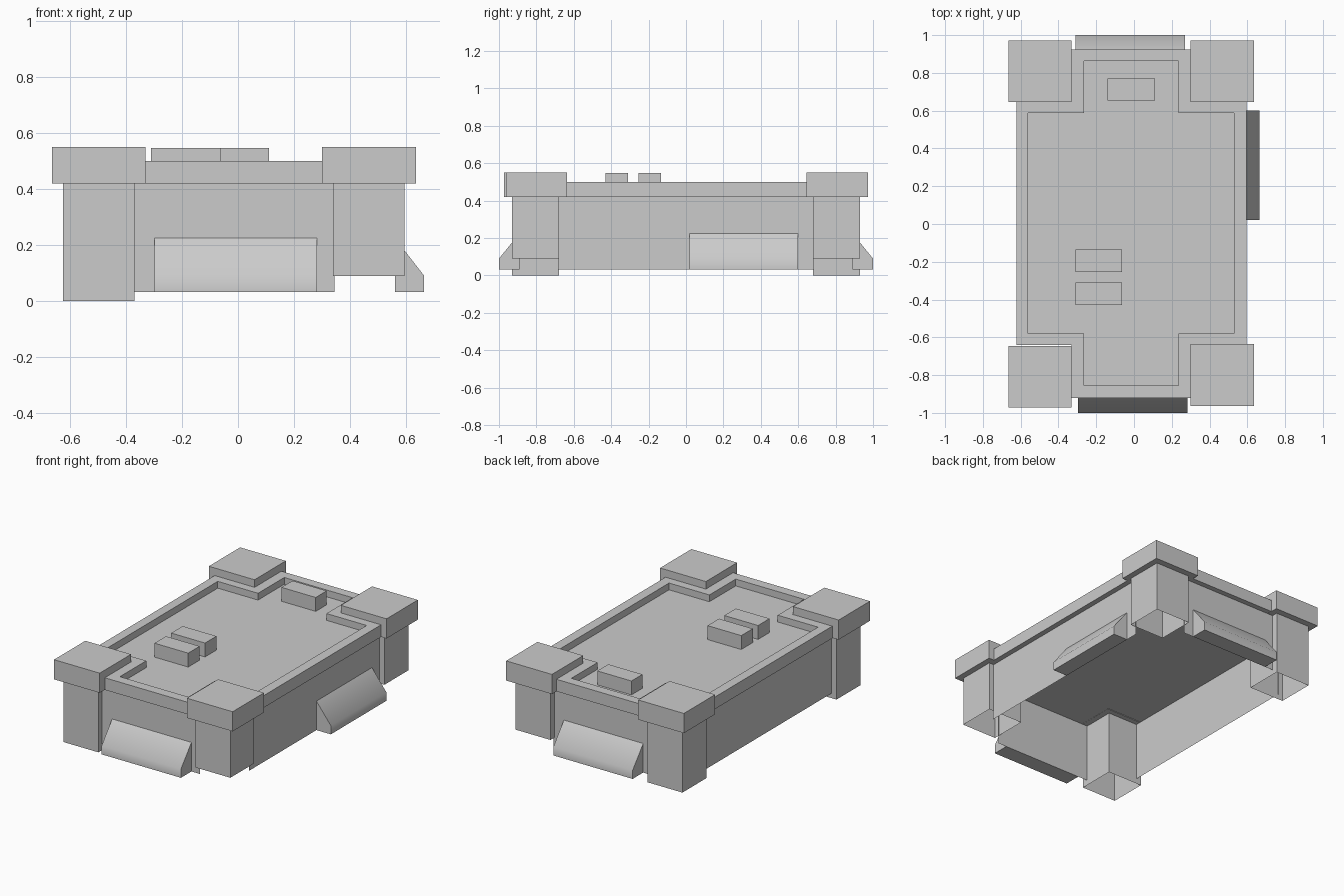
import bpy, bmesh
from math import radians
from mathutils import Matrix, Vector

if "Cube" in bpy.data.objects:
    bpy.data.objects.remove(bpy.data.objects["Cube"])


def finish(name, bm):
    mesh = bpy.data.meshes.new(name)
    bm.normal_update()
    bm.to_mesh(mesh)
    bm.free()
    obj = bpy.data.objects.new(name, mesh)
    bpy.context.collection.objects.link(obj)
    return obj


def box(name, x, y, z, open_bottom=False):
    bm = bmesh.new()
    bmesh.ops.create_cube(bm, size=1)
    for v in bm.verts:
        for i, (lo, hi) in enumerate((x, y, z)):
            v.co[i] = lo if v.co[i] < 0 else hi
    if open_bottom:
        bm.normal_update()
        under = [f for f in bm.faces if f.normal.z < -0.5]
        bmesh.ops.delete(bm, geom=under, context='FACES')
    return finish(name, bm)


def cross(x0, x1, y0, y1, nx0, nx1, ny0, ny1):
    """Rectangle outline with its four corners notched out."""
    return [(nx0, y0), (nx1, y0), (nx1, ny0), (x1, ny0),
            (x1, ny1), (nx1, ny1), (nx1, y1), (nx0, y1),
            (nx0, ny1), (x0, ny1), (x0, ny0), (nx0, ny0)]


# Deck with raised rim around a recessed floor
outer = cross(-0.622, 0.595, -0.92, 0.925, -0.33, 0.30, -0.64, 0.645)
inner = cross(-0.56, 0.53, -0.855, 0.862, -0.265, 0.235, -0.58, 0.588)
bm = bmesh.new()
loops = [[bm.verts.new((px, py, z)) for px, py in pts]
         for pts, z in ((outer, 0.42), (outer, 0.50), (inner, 0.50), (inner, 0.455))]
for a, b in zip(loops, loops[1:]):
    for i in range(12):
        j = (i + 1) % 12
        bm.faces.new((a[i], a[j], b[j], b[i]))
bm.faces.new(loops[0][::-1])
bm.faces.new(loops[-1])
finish("deck", bm)


# Thin skirt walls, open underneath
def wall(name, a, b):
    bm = bmesh.new()
    bm.faces.new([bm.verts.new((p[0], p[1], z))
                  for p, z in ((a, 0.033), (b, 0.033), (b, 0.42), (a, 0.42))])
    finish(name, bm)


wall("front_wall", (-0.375, -0.89), (0.345, -0.89))
wall("right_wall", (0.56, -0.685), (0.56, 0.685))
wall("back_wall", (0.345, 0.89), (-0.375, 0.89))
wall("left_wall", (-0.59, 0.685), (-0.59, -0.685))

# Corner posts (hollow, longer on the left) with square caps
for side, px, cx, foot in (("left", (-0.625, -0.37), (-0.665, -0.331), 0.0),
                           ("right", (0.34, 0.595), (0.30, 0.635), 0.09)):
    front_cap = (-0.972, -0.645) if side == "left" else (-0.963, -0.636)
    for end, py, cy in (("front", (-0.93, -0.68), front_cap),
                        ("back", (0.68, 0.93), (0.645, 0.972))):
        box(f"{end}_{side}_post", px, py, (foot, 0.42), open_bottom=True)
        box(f"{end}_{side}_cap", cx, cy, (0.42, 0.55))

# Small blocks on the deck
box("back_block", (-0.14, 0.11), (0.655, 0.77), (0.455, 0.547))
for n, y in enumerate(((-0.255, -0.135), (-0.43, -0.31))):
    box(f"roof_block_{n + 1}", (-0.31, -0.063), y, (0.455, 0.547))


# Sloped ledges on three walls, open against the wall
def ledge(name, centre, length, depth, angle):
    profile = [(0, 0.033), (depth, 0.033), (depth, 0.09), (0, 0.225)]
    turn = Matrix.Translation(Vector((*centre, 0))) @ Matrix.Rotation(radians(angle), 4, 'Z')
    bm = bmesh.new()
    a, b = [[bm.verts.new(turn @ Vector((d, s * length / 2, z))) for d, z in profile]
            for s in (-1, 1)]
    for i in range(3):
        bm.faces.new((a[i], b[i], b[i + 1], a[i + 1]))
    bm.faces.new(a)
    bm.faces.new(b[::-1])
    bmesh.ops.recalc_face_normals(bm, faces=bm.faces)
    obj = finish(name, bm)
    bpy.ops.object.select_all(action='DESELECT')
    obj.select_set(True)
    bpy.context.view_layer.objects.active = obj
    bpy.ops.object.shade_smooth_by_angle(angle=radians(60))


ledge("front_ledge", (-0.0075, -0.89), 0.58, 0.11, -90)
ledge("back_ledge", (-0.02, 0.89), 0.58, 0.11, 90)
ledge("right_ledge", (0.56, 0.31), 0.58, 0.105, 0)
